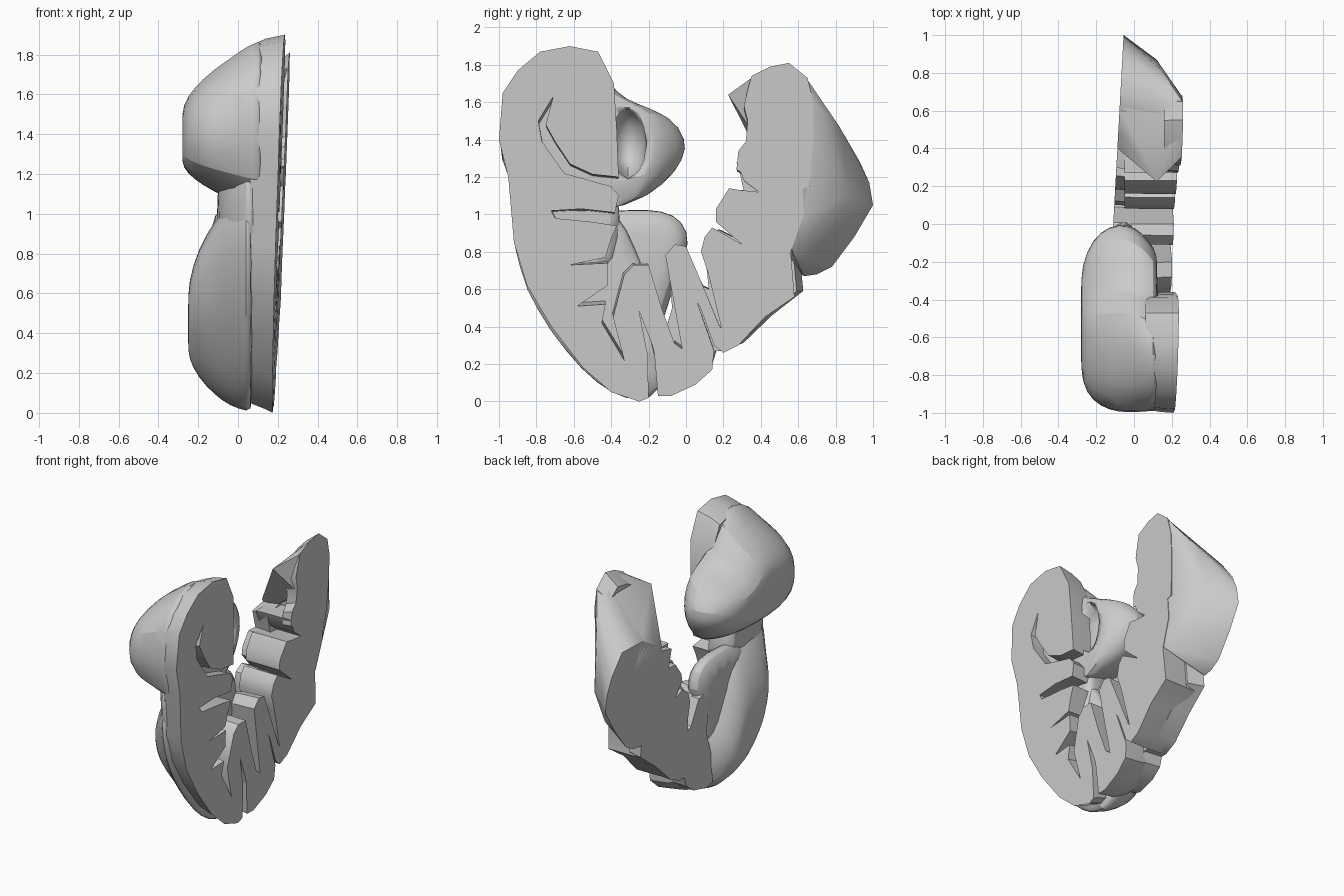
import bpy, bmesh, math
from mathutils import Vector

grey = bpy.data.materials.new("light_grey")
grey.diffuse_color = (0.6, 0.6, 0.6, 1)


def cut_x(y, z):
    """x of the tilted flat section plane."""
    return 0.18 + 0.037 * z + 0.024 * y


def far_x(y):
    """x of the flat face on the far side of the rear arm."""
    return -0.11 + 0.055 * y


def finish(name, bm, angle=35):
    bmesh.ops.recalc_face_normals(bm, faces=bm.faces)
    mesh = bpy.data.meshes.new(name)
    bm.to_mesh(mesh)
    bm.free()
    mesh.materials.append(grey)
    ob = bpy.data.objects.new(name, mesh)
    bpy.context.collection.objects.link(ob)
    bpy.ops.object.select_all(action='DESELECT')
    ob.select_set(True)
    bpy.context.view_layer.objects.active = ob
    bpy.ops.object.shade_smooth_by_angle(angle=math.radians(angle))
    return ob


def loft(name, outline, steps, centre, smooth=0):
    """Rings of a (y, z) outline; steps are (x, y scale, z scale, y shift).
    x may be a number, None for the section plane or 'far' for the far plane."""
    bm = bmesh.new()
    cy, cz = centre
    rings = []
    for x, sy, sz, dy in steps:
        ring = []
        for y, z in outline:
            py, pz = cy + dy + (y - cy) * sy, cz + (z - cz) * sz
            px = cut_x(py, pz) if x is None else far_x(py) if x == 'far' else x
            ring.append(bm.verts.new((px, py, pz)))
        rings.append(ring)
    n = len(outline)
    for a, b in zip(rings, rings[1:]):
        for i in range(n):
            bm.faces.new((a[i], a[(i + 1) % n], b[(i + 1) % n], b[i]))
    bm.faces.new(rings[0])
    bm.faces.new(rings[-1])
    ob = finish(name, bm)
    if smooth:
        mod = ob.modifiers.new("round", 'SUBSURF')
        mod.levels = mod.render_levels = smooth
    return ob


def hull(name, near, far, extra=()):
    """Convex lobe between points on the section plane and on the far plane."""
    bm = bmesh.new()
    for y, z in near:
        bm.verts.new((cut_x(y, z) - 0.004, y, z))
    for y, z in far:
        bm.verts.new((far_x(y), y, z))
    for co in extra:
        bm.verts.new(co)
    bmesh.ops.convex_hull(bm, input=bm.verts)
    loose = [v for v in bm.verts if not v.link_faces]
    bmesh.ops.delete(bm, geom=loose, context='VERTS')
    return finish(name, bm, 40)


# Front half of the section, with its curled and branching grooves
front = [(-.98, 1.65), (-.9, 1.77), (-.78, 1.87), (-.62, 1.9), (-.47, 1.87), (-.385, 1.7),
         (-.37, 1.45), (-.36, 1.2), (-.5, 1.215), (-.62, 1.27), (-.7, 1.39), (-.75, 1.48),
         (-.71, 1.63), (-.79, 1.5), (-.77, 1.39), (-.65, 1.22), (-.4, 1.15), (-.36, 1.1),
         (-.38, 1.01), (-.56, 1.03), (-.72, 1.02), (-.7, .98), (-.5, .96), (-.37, .94), (-.4, .87),
         (-.43, .77), (-.62, .73), (-.42, .74), (-.42, .62), (-.58, .51), (-.43, .52),
         (-.45, .42), (-.33, .22), (-.39, .45), (-.33, .68), (-.28, .73), (-.2, .73),
         (-.13, .5), (-.05, .28), (-.1, .2), (-.16, .22), (-.18, .3), (-.25, .48),
         (-.205, .25), (-.2, .02), (-.25, 0), (-.4, .05), (-.55, .18), (-.72, .4),
         (-.85, .62), (-.92, .85), (-.95, 1.2), (-1, 1.4)]
loft("front_section", front, [(None, 1, 1, 0), (.14, .99, .98, 0), (.06, .965, .945, 0)], (-.5, .9))

# Folded wedge at the bottom
middle = [(-.15, .03), (-.17, .26), (-.06, .31), (-.02, .28), (-.06, .5), (-.11, .78), (-.06, .84),
          (0, .83), (.09, .62), (.18, .4), (.12, .42), (.06, .53), (.15, .27), (.14, .17),
          (.05, .09), (-.08, .03)]
loft("bottom_wedge", middle, [(None, 1, 1, 0), (.05, .99, .96, 0), (-.05, .92, .87, 0)], (0, .6))

# Rear arm with folds on its inner edge
rear = [(.17, .42), (.19, .39), (.12, .68), (.08, .8), (.1, .88), (.14, .93), (.3, .84),
        (.16, .96), (.16, 1.03), (.23, 1.14), (.29, 1.13), (.39, 1.12), (.31, 1.18), (.27, 1.28),
        (.62, 1.28), (.63, 1.0), (.56, .8), (.58, .56), (.42, .45), (.28, .3), (.2, .26),
        (.15, .3), (.07, .52)]
loft("rear_arm", rear, [(None, 1, 1, 0), (.05, 1, 1, 0), (-.05, .99, .99, 0)], (.4, .8))

# Continuous flat far plate joining the wedge, arm and lobe
plate = [(-.14, .13), (-.15, .26), (-.08, .5), (-.1, .76), (-.06, .81), (0, .79), (.08, .62),
         (.12, .6), (.11, .7), (.09, .8), (.11, .88), (.17, .92), (.25, .88), (.17, .98), (.18, 1.04),
         (.24, 1.13), (.31, 1.13), (.28, 1.26), (.45, 1.3), (.6, 1.25), (.62, 1.0), (.58, .8),
         (.6, .59), (.44, .46), (.29, .31), (.2, .27), (.15, .27), (.13, .2), (.05, .14), (-.08, .11)]
loft("far_plate", plate, [(.04, .98, 1, 0), ('far', 1.03, .99, .015)], (.2, .7))

# Top of the rear arm, sloping down to the far side, with a small beak in front
arm_top = [(.27, 1.24), (.28, 1.34), (.32, 1.39), (.33, 1.5), (.31, 1.58), (.33, 1.67),
           (.35, 1.74), (.45, 1.79), (.55, 1.81), (.65, 1.73), (.68, 1.6), (.68, 1.4), (.66, 1.15),
           (.5, 1.1)]
loft("rear_arm_top", arm_top, [(None, 1, 1, 0), (.16, .98, .88, 0)], (.5, 1.15))
hull("sloped_crown", [(.35, 1.73), (.45, 1.785), (.55, 1.8), (.65, 1.72), (.68, 1.4), (.35, 1.45)],
     [(.4, 1.3), (.5, 1.4), (.62, 1.42), (.45, 1.2), (.7, 1.2)], [(.12, .225, 1.64), (.12, .25, 1.6)])

# Tapering lobe behind the rear arm
hull("rear_lobe",
     [(.45, 1.77), (.55, 1.79), (.65, 1.72), (.68, 1.6), (.68, 1.4), (.66, 1.2), (.63, 1.0), (.57, .8),
      (.45, 1.2)],
     [(.42, 1.32), (.6, 1.42), (.82, 1.42), (.93, 1.28), (.98, 1.17), (1.0, 1.05), (.9, .88),
      (.78, .72), (.7, .68), (.63, .67), (.56, .73)],
     [(.14, .82, 1.47), (.12, .87, 1.1), (.13, .74, .84)])

# Rounded upper lobe on the outer side, scooped where it faces the gap
ball = [(-1.01, 1.42), (-.98, 1.66), (-.87, 1.81), (-.65, 1.9), (-.45, 1.87), (-.36, 1.68),
        (-.22, 1.61), (-.07, 1.56), (.01, 1.42), (0, 1.28), (-.1, 1.12), (-.25, 1.02), (-.5, 1.0),
        (-.75, 1.02), (-.97, 1.14)]
upper = loft("upper_lobe", ball,
             [(.13, .8, .96, -.09), (.11, .86, .98, -.06), (.04, .95, .92, -.02), (-.03, 1, .82, 0),
              (-.13, .98, .69, 0), (-.22, .86, .53, -.01), (-.28, .62, .36, -.03), (-.28, .3, .18, -.03)],
             (-.5, 1.36), 1)
bm = bmesh.new()
bmesh.ops.create_icosphere(bm, subdivisions=2, radius=1)
for v in bm.verts:
    v.co = Vector((.12 + .19 * v.co.x, -.31 + .1 * v.co.y, 1.38 + .19 * v.co.z))
scoop = finish("scoop_cutter", bm)
scoop.hide_render = True
scoop.hide_viewport = True
cut = upper.modifiers.new("scoop", 'BOOLEAN')
cut.operation = 'DIFFERENCE'
cut.object = scoop

# Narrow neck between the upper lobe and lower body
neck = [(-.97, 1.3), (-.95, 1.0), (-.9, .65), (-.5, .55), (-.36, .75), (-.35, 1.0), (-.36, 1.15),
        (-.6, 1.3)]
loft("neck", neck, [(.1, 1, 1, 0), (.05, .98, 1, 0), (-.05, .78, 1, 0), (-.11, .5, .95, 0)], (-.4, .95), 1)

# Rounded lower body on the outer side, fullest toward the gap
body = [(-.96, 1.1), (-.95, .85), (-.88, .6), (-.75, .38), (-.57, .15), (-.4, .02), (-.25, -.02),
        (-.13, .03), (-.09, .25), (-.13, .5), (-.25, .75), (-.32, .95), (-.45, 1.1), (-.7, 1.14)]
loft("lower_body", body,
     [(.08, .98, .97, 0), (.05, .98, .97, 0), (-.04, .88, .91, .04), (-.12, .74, .77, .06),
      (-.2, .6, .57, .05), (-.25, .4, .34, .02), (-.25, .2, .15, .02)], (-.37, .42), 1)

# Smooth wall at the back of the central hollow, blending into the body
wall = [(-.6, .95), (-.45, 1.02), (-.3, 1.03), (-.12, 1.03), (-.01, .97), (.03, .85), (-.03, .7),
        (-.1, .5), (-.15, .3), (-.35, .3), (-.55, .5)]
loft("hollow_wall", wall, [(.03, .6, .6, 0), (.01, .85, .85, 0), (-.04, 1, 1, 0), (-.09, .98, .98, 0),
                           (-.14, .8, .8, -.03)], (-.25, .75), 1)
